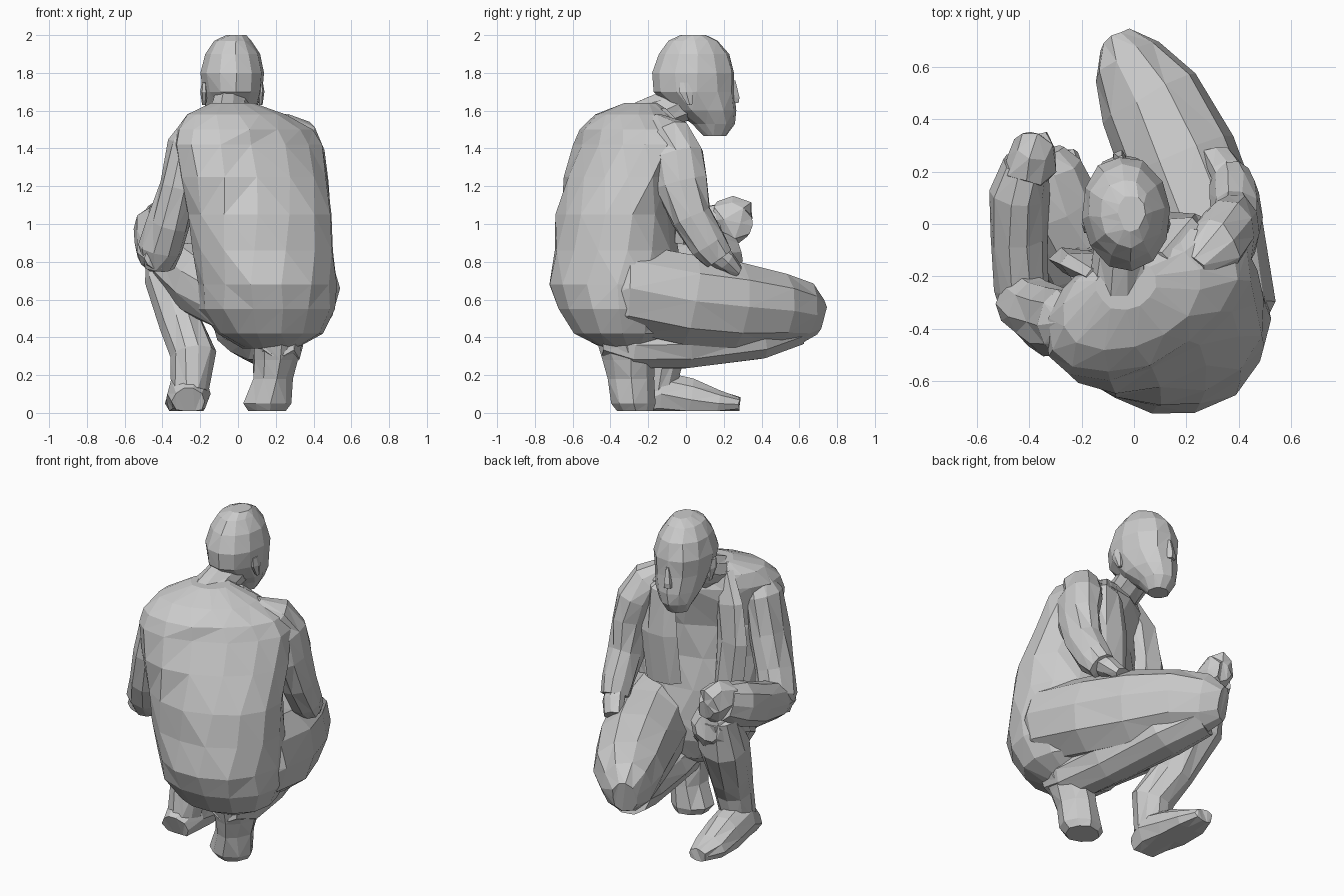
import bpy, bmesh, math, random
from mathutils import Vector

random.seed(4)
X = Vector((1, 0, 0))


def skin(name, rings, jitter):
    """Join rings of points into a closed, faceted, slightly creased skin."""
    bm = bmesh.new()
    loops = []
    for ring in rings:
        loop = []
        for p in ring:
            q = p + Vector((random.uniform(-1, 1), random.uniform(-1, 1), 0)) * jitter
            q.z = min(max(q.z, 0.01), 2)
            loop.append(bm.verts.new(q))
        loops.append(loop)
    n = len(loops[0])
    for a, b in zip(loops, loops[1:]):
        for i in range(n):
            j = (i + 1) % n
            bm.faces.new((a[i], a[j], b[j], b[i]))
    bm.faces.new(loops[0])
    bm.faces.new(loops[-1])
    bmesh.ops.triangulate(bm, faces=bm.faces[:])
    bmesh.ops.recalc_face_normals(bm, faces=bm.faces[:])
    mesh = bpy.data.meshes.new(name)
    bm.to_mesh(mesh)
    bm.free()
    ob = bpy.data.objects.new(name, mesh)
    bpy.context.collection.objects.link(ob)
    return ob


def stack(name, levels, n=14, jitter=0.008):
    """Horizontal ellipses: z, centre x, centre y, radius x, radius y, yaw."""
    rings = []
    for z, cx, cy, rx, ry, yaw in levels:
        c, s = math.cos(math.radians(yaw)), math.sin(math.radians(yaw))
        ring = []
        for i in range(n):
            a = 2 * math.pi * i / n
            u, v = rx * math.cos(a), ry * math.sin(a)
            ring.append(Vector((cx + u * c - v * s, cy + u * s + v * c, z)))
        rings.append(ring)
    return skin(name, rings, jitter)


def limb(name, stations, n=10, jitter=0.008):
    """Tube along a path: x, y, z, sideways radius, other radius."""
    pts = [Vector(s[:3]) for s in stations]
    rings = []
    for k, s in enumerate(stations):
        t = (pts[min(k + 1, len(pts) - 1)] - pts[max(k - 1, 0)]).normalized()
        side = (X - t * X.dot(t)).normalized()
        up = t.cross(side)
        rings.append([pts[k] + side * s[3] * math.cos(2 * math.pi * i / n)
                      + up * s[4] * math.sin(2 * math.pi * i / n) for i in range(n)])
    return skin(name, rings, jitter)


# hunched torso in its jacket, shoulders twisted against the hips
stack("jacket_torso", [
    (0.34, 0.17, -0.30, 0.14, 0.14, 0), (0.42, 0.17, -0.33, 0.28, 0.27, 0),
    (0.55, 0.155, -0.35, 0.36, 0.34, 0), (0.68, 0.155, -0.37, 0.37, 0.355, 0),
    (0.86, 0.13, -0.37, 0.38, 0.33, 8), (1.05, 0.11, -0.38, 0.39, 0.30, 14),
    (1.25, 0.08, -0.35, 0.42, 0.26, 24), (1.42, 0.05, -0.30, 0.43, 0.24, 28),
    (1.50, 0.03, -0.29, 0.39, 0.235, 28), (1.58, -0.01, -0.28, 0.28, 0.18, 22),
    (1.64, -0.03, -0.23, 0.12, 0.10, 15)])

# open jacket fronts
limb("lapel_right", [(0.08, -0.12, 1.59, 0.05, 0.03), (0.18, -0.02, 1.45, 0.10, 0.05),
                     (0.18, 0.0, 1.2, 0.12, 0.05), (0.16, -0.02, 0.9, 0.12, 0.05)], 6)
limb("lapel_left", [(-0.14, -0.2, 1.59, 0.05, 0.03), (-0.20, -0.15, 1.42, 0.09, 0.05),
                    (-0.22, -0.14, 1.2, 0.10, 0.05), (-0.2, -0.14, 0.9, 0.09, 0.05)], 6)

# neck and head
limb("neck", [(-0.06, -0.30, 1.56, 0.12, 0.07), (-0.05, -0.12, 1.60, 0.10, 0.10),
              (-0.03, 0.04, 1.67, 0.10, 0.11)])
stack("head", [
    (1.465, -0.05, 0.15, 0.06, 0.06, 0), (1.53, -0.045, 0.145, 0.10, 0.11, 6),
    (1.60, -0.035, 0.10, 0.13, 0.165, 6), (1.70, -0.03, 0.045, 0.155, 0.215, 6),
    (1.80, -0.03, 0.04, 0.17, 0.22, 6), (1.90, -0.03, 0.045, 0.145, 0.185, 6),
    (1.97, -0.03, 0.04, 0.10, 0.13, 6), (2.00, -0.01, 0.04, 0.05, 0.07, 0)], 12, 0.005)
stack("nose", [(1.64, -0.055, 0.25, 0.03, 0.03, 0), (1.67, -0.055, 0.25, 0.028, 0.035, 0),
               (1.76, -0.05, 0.25, 0.012, 0.012, 0)], 5, 0)
for name, x in (("ear_left", -0.18), ("ear_right", 0.12)):
    stack(name, [(1.63, x, 0.02, 0.01, 0.015, 0), (1.70, x, 0.0, 0.02, 0.04, 0),
                 (1.75, x, -0.01, 0.012, 0.025, 0)], 6, 0)

# arm hanging onto the low thigh
limb("arm_right", [
    (0.22, -0.16, 1.53, 0.07, 0.06), (0.31, -0.09, 1.46, 0.11, 0.12),
    (0.36, -0.05, 1.36, 0.11, 0.145), (0.385, -0.03, 1.22, 0.10, 0.145),
    (0.39, 0.03, 1.04, 0.10, 0.115), (0.385, 0.12, 0.89, 0.09, 0.10),
    (0.37, 0.17, 0.82, 0.08, 0.08)])
limb("hand_right", [(0.38, 0.12, 0.88, 0.06, 0.07), (0.35, 0.20, 0.81, 0.07, 0.06),
                    (0.31, 0.27, 0.75, 0.06, 0.04)], 8)

# arm folded over the raised knee
limb("upper_arm_left", [
    (-0.22, -0.38, 1.52, 0.07, 0.08), (-0.27, -0.38, 1.42, 0.10, 0.13),
    (-0.31, -0.37, 1.2, 0.105, 0.14), (-0.37, -0.34, 1.0, 0.11, 0.13),
    (-0.41, -0.30, 0.87, 0.115, 0.12), (-0.42, -0.27, 0.77, 0.08, 0.08)])
limb("forearm_left", [
    (-0.42, -0.37, 0.82, 0.07, 0.06), (-0.43, -0.25, 0.85, 0.105, 0.11),
    (-0.445, -0.05, 0.90, 0.11, 0.13), (-0.44, 0.12, 0.97, 0.115, 0.13),
    (-0.41, 0.22, 1.01, 0.09, 0.11)])
limb("hand_left", [(-0.42, 0.16, 1.02, 0.08, 0.10), (-0.39, 0.24, 1.02, 0.09, 0.13),
                   (-0.37, 0.30, 1.00, 0.08, 0.12), (-0.37, 0.34, 0.99, 0.05, 0.06)], 8, 0.012)

# low leg, knee forward and shin tucked under
limb("thigh_right", [
    (0.24, -0.50, 0.60, 0.18, 0.18), (0.31, -0.29, 0.66, 0.235, 0.25),
    (0.26, 0.0, 0.60, 0.235, 0.25), (0.17, 0.25, 0.57, 0.23, 0.24),
    (0.06, 0.48, 0.55, 0.20, 0.20), (-0.025, 0.62, 0.53, 0.145, 0.17),
    (-0.07, 0.70, 0.51, 0.075, 0.10)])
limb("shin_right", [
    (-0.02, 0.58, 0.46, 0.12, 0.11), (0.08, 0.38, 0.40, 0.15, 0.12),
    (0.17, 0.0, 0.36, 0.15, 0.13), (0.21, -0.28, 0.36, 0.14, 0.13),
    (0.21, -0.44, 0.38, 0.10, 0.08)])
stack("shoe_right", [
    (0.01, 0.15, -0.27, 0.10, 0.09, 0), (0.05, 0.15, -0.28, 0.125, 0.12, 0),
    (0.18, 0.18, -0.29, 0.105, 0.12, 0), (0.28, 0.20, -0.30, 0.12, 0.14, 0),
    (0.38, 0.21, -0.33, 0.13, 0.15, 0)], 9)

# raised leg, foot flat on the ground
limb("thigh_left", [
    (0.0, -0.38, 0.58, 0.18, 0.17), (-0.18, -0.12, 0.68, 0.18, 0.19),
    (-0.30, 0.08, 0.79, 0.17, 0.16), (-0.34, 0.21, 0.84, 0.14, 0.13),
    (-0.35, 0.28, 0.85, 0.08, 0.08)])
limb("shin_left", [
    (-0.35, 0.20, 0.90, 0.13, 0.09), (-0.35, 0.13, 0.70, 0.15, 0.14),
    (-0.30, -0.01, 0.46, 0.115, 0.13), (-0.24, -0.12, 0.31, 0.12, 0.12),
    (-0.25, -0.15, 0.12, 0.10, 0.10)])
limb("shoe_left", [
    (-0.26, -0.24, 0.06, 0.09, 0.08), (-0.26, -0.14, 0.10, 0.11, 0.13),
    (-0.27, 0.02, 0.07, 0.115, 0.12), (-0.28, 0.17, 0.05, 0.10, 0.075),
    (-0.28, 0.28, 0.045, 0.06, 0.04)])
